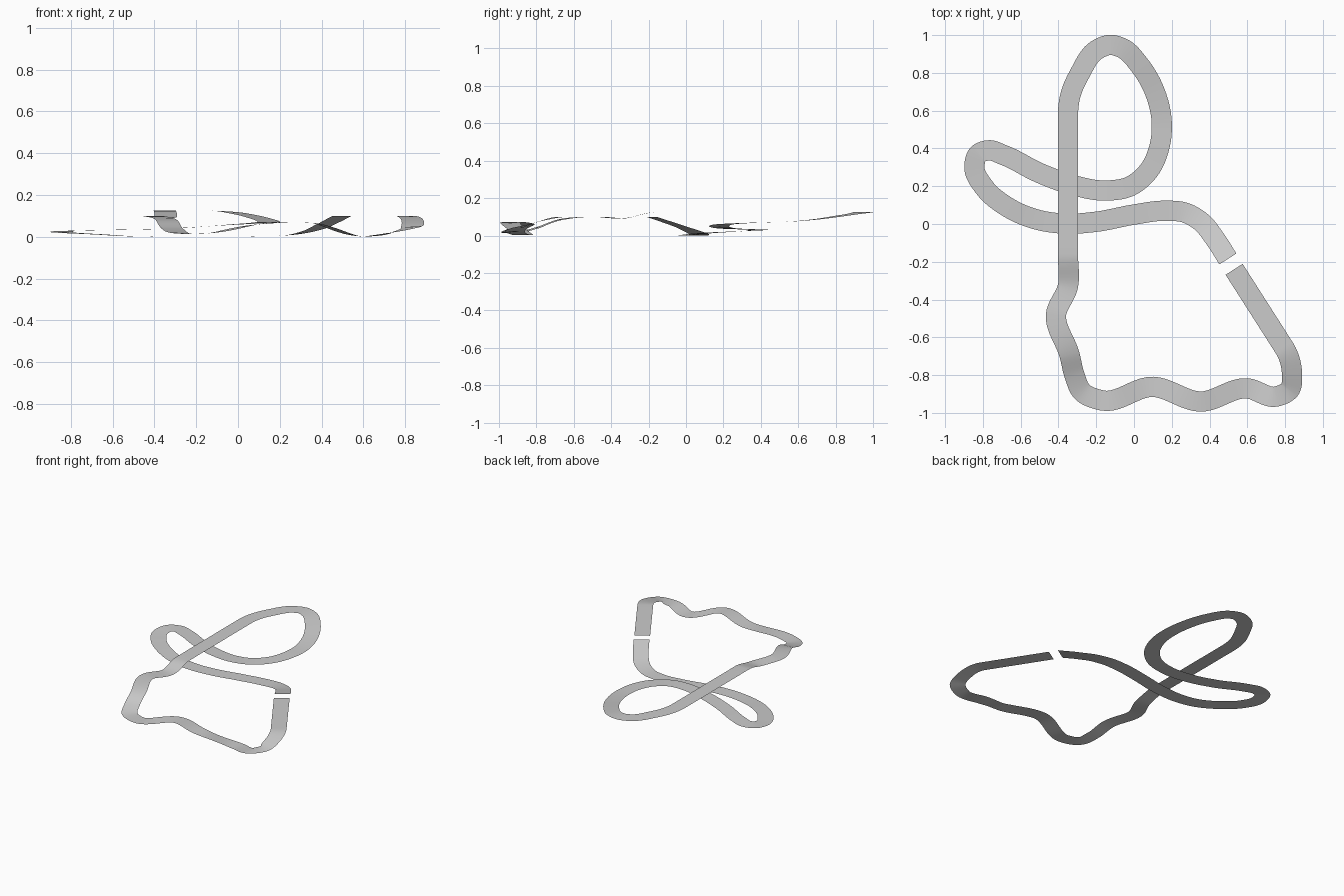
import bpy, bmesh
from mathutils import Vector

if "Cube" in bpy.data.objects:
    bpy.data.objects.remove(bpy.data.objects["Cube"])

WIDTH, STEPS, TOP = 0.107, 10, 0.125

# Centre line of the track, start to end (x, y, height)
path = [Vector(p) for p in (
    # ramp down from the start
    (.497, -.185, .1), (.43, -.08, .065), (.355, .012, .032), (.27, .06, .012), (.16, .07, .003),
    # left hairpin
    (0, .05, 0), (-.2, .012, 0), (-.37, .002, 0), (-.52, .025, .003), (-.67, .09, .012),
    (-.79, .19, .018), (-.845, .3, .023), (-.825, .37, .028), (-.77, .39, .03), (-.69, .365, .032),
    (-.5, .27, .035),
    # big rising loop
    (-.32, .205, .04), (-.15, .177, .05), (-.02, .2, .059), (.08, .285, .065), (.135, .41, .07),
    (.146, .55, .074), (.11, .7, .087), (.03, .84, .107), (-.06, .93, .121), (-.125, .948, .125),
    (-.2, .92, .125), (-.285, .8, .125), (-.337, .68, .125),
    # bridge straight and wiggle
    (-.35, .56, .125), (-.35, -.16, .125), (-.35, -.33, .092), (-.413, -.48, .1), (-.342, -.69, .08),
    (-.315, -.8, .04), (-.276, -.887, .018), (-.17, -.934, .015),
    # wavy front
    (.1, -.862, .06), (.35, -.94, .068), (.6, -.87, .002), (.75, -.914, .024),
    # last corner and finish
    (.823, -.878, .045), (.836, -.785, .075), (.795, -.655, .1), (.53, -.24, .1))]
STRAIGHT = {29, len(path) - 2}      # segments that run dead straight


def tangent(i):
    """Chord-length weighted tangent at a path point."""
    if i in STRAIGHT or i - 1 in STRAIGHT:
        j = i + 1 if i in STRAIGHT else i
        return (path[j] - path[j - 1]).normalized()
    if i == 0:
        return (path[1] - path[0]).normalized()
    a, b = path[i] - path[i - 1], path[i + 1] - path[i]
    la, lb = a.length, b.length
    return (a / la * lb + b / lb * la) / (la + lb)


def sample(i, t):
    """Position and direction on the smooth curve through the path."""
    p, q = path[i], path[i + 1]
    h = (q - p).length
    m, n = tangent(i) * h, tangent(i + 1) * h
    t2, t3 = t * t, t * t * t
    pos = p * (2*t3 - 3*t2 + 1) + m * (t3 - 2*t2 + t) + q * (3*t2 - 2*t3) + n * (t3 - t2)
    der = p * (6*t2 - 6*t) + m * (3*t2 - 4*t + 1) + q * (6*t - 6*t2) + n * (3*t2 - 2*t)
    return pos, der


# Sweep a thin level strip along the centre line
bm = bmesh.new()
last = None
for k in range((len(path) - 1) * STEPS + 1):
    i = min(k // STEPS, len(path) - 2)
    pos, der = sample(i, k / STEPS - i)
    pos.z = min(max(pos.z, 0), TOP)
    side = Vector((-der.y, der.x, 0)).normalized() * WIDTH / 2
    row = bm.verts.new(pos + side), bm.verts.new(pos - side)
    if last:
        bm.faces.new((last[0], last[1], row[1], row[0]))
    last = row
for f in bm.faces:
    f.smooth = True
mesh = bpy.data.meshes.new("track_ribbon")
bm.to_mesh(mesh)
bm.free()
bpy.context.collection.objects.link(bpy.data.objects.new("track_ribbon", mesh))
